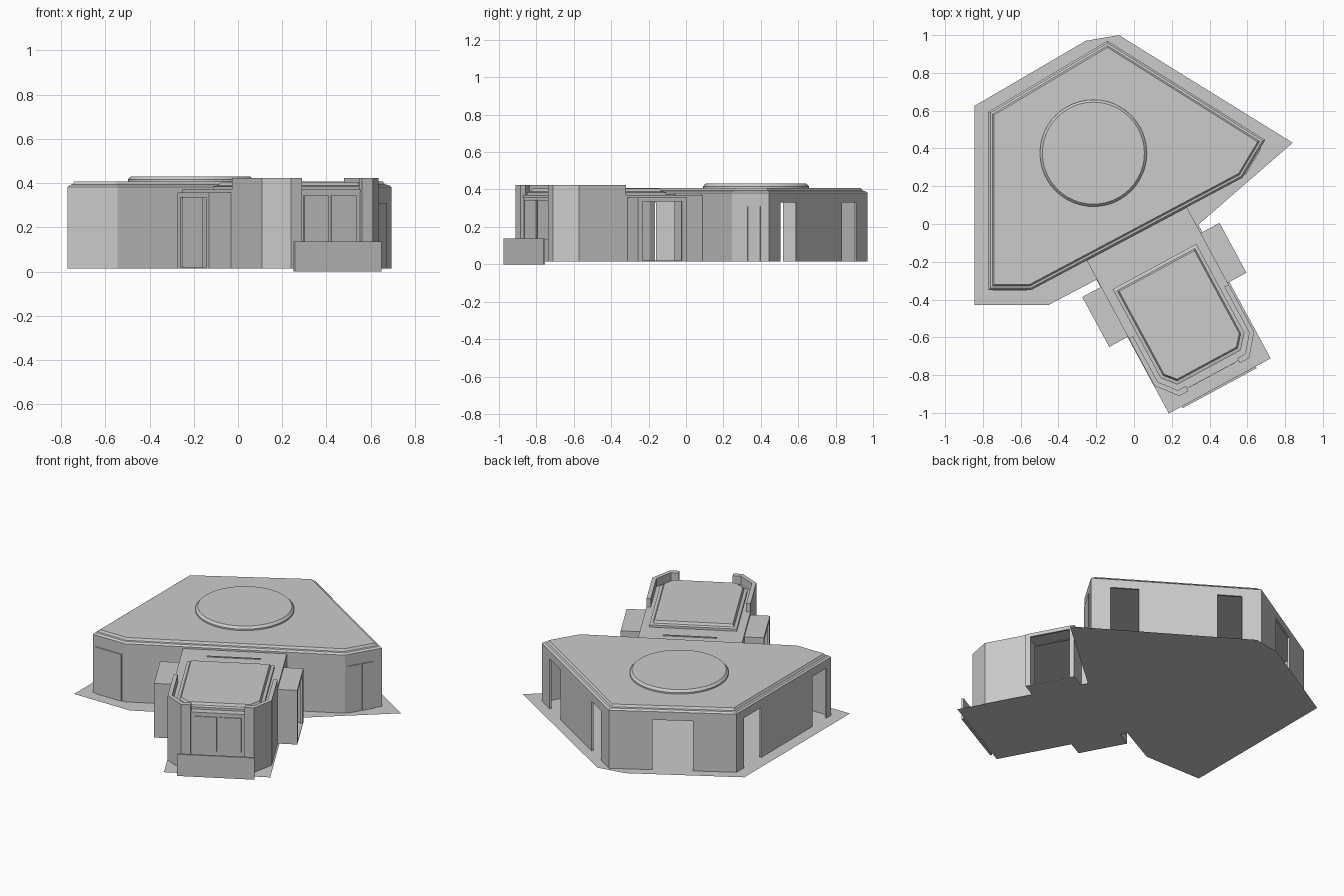
import bpy, bmesh, math
from mathutils import Vector

cube = bpy.data.objects.get("Cube")
if cube:
    bpy.data.objects.remove(cube, do_unlink=True)

grey = bpy.data.materials.new("plain grey")
grey.use_nodes = True
COLOUR = (0.6, 0.6, 0.6, 1)
grey.diffuse_color = COLOUR
grey.node_tree.nodes["Principled BSDF"].inputs["Base Color"].default_value = COLOUR

FLOOR = 0.015
ANGLE = math.radians(28.4)
ACROSS = Vector((math.cos(ANGLE), math.sin(ANGLE)))
OUT = Vector((math.sin(ANGLE), -math.cos(ANGLE)))


def at(u, v):
    """Point in the rotated frame of the annex."""
    return ACROSS * (u - 0.012) + OUT * v


def finish(name, bm):
    mesh = bpy.data.meshes.new(name)
    bm.normal_update()
    bm.to_mesh(mesh)
    bm.free()
    mesh.materials.append(grey)
    obj = bpy.data.objects.new(name, mesh)
    bpy.context.collection.objects.link(obj)
    return obj


def ccw(points):
    pts = [Vector(p) for p in points]
    area = sum(p.x * q.y - q.x * p.y for p, q in zip(pts, pts[1:] + pts[:1]))
    return pts if area > 0 else pts[::-1]


def inset(pts, d):
    """Move every edge of a counter-clockwise outline inwards."""
    result = []
    for i, p in enumerate(pts):
        a = (p - pts[i - 1]).normalized()
        b = (pts[(i + 1) % len(pts)] - p).normalized()
        na, nb = Vector((-a.y, a.x)), Vector((-b.y, b.x))
        result.append(p + (na + nb) * d / (1 + na.dot(nb)))
    return result


def add_loft(bm, outline, rings):
    """Closed stack of inset outlines, each ring being (inset, height)."""
    pts = ccw(outline)
    loops = [[bm.verts.new((*p, z)) for p in inset(pts, d)] for d, z in rings]
    bm.faces.new(loops[0][::-1])
    bm.faces.new(loops[-1])
    n = len(pts)
    for low, high in zip(loops, loops[1:]):
        for i in range(n):
            j = (i + 1) % n
            bm.faces.new((low[i], low[j], high[j], high[i]))


def loft(name, outline, rings):
    bm = bmesh.new()
    add_loft(bm, outline, rings)
    return finish(name, bm)


def wall(name, a, b, inside, top, doors=(), low=FLOOR, thick=0.012):
    """Straight wall with door openings given as (start, end, height)."""
    a, b = Vector(a), Vector(b)
    side = (b - a).normalized().orthogonal()
    if side.dot(Vector(inside) - a) < 0:
        side = -side
    bm = bmesh.new()

    def piece(t0, t1, z0, z1):
        p, q = a.lerp(b, t0), a.lerp(b, t1)
        add_loft(bm, [p, q, q + side * thick, p + side * thick], [(0, z0), (0, z1)])

    t = 0
    for start, end, height in doors:
        piece(t, start, low, top)
        piece(start, end, height, top)
        t = end
    piece(t, 1, low, top)
    return finish(name, bm)


def plate(name, a, b, t0, t1, z0, z1, inside):
    """Thin panel standing just proud of a wall."""
    a, b = Vector(a), Vector(b)
    p, q = a.lerp(b, t0), a.lerp(b, t1)
    side = (b - a).normalized().orthogonal()
    if side.dot(Vector(inside) - a) > 0:
        side = -side
    return loft(name, [p, q, q + side * 0.006, p + side * 0.006], [(0, z0), (0, z1)])


# Ground sheet
bm = bmesh.new()
ground = [(-0.845, -0.43), (-0.455, -0.43), at(-0.303, 0.165), at(-0.303, 0.97),
          at(0.31, 0.97), at(0.31, 0.165), (0.84, 0.43), (-0.08, 1.0),
          (-0.255, 0.97), (-0.845, 0.625)]
bm.faces.new([bm.verts.new((*p, FLOOR)) for p in ccw(ground)])
finish("ground_sheet", bm)

# Main hall walls, with doorways along each side
hall = [(-0.77, -0.35), (-0.545, -0.35), (0.575, 0.245),
        (0.695, 0.445), (-0.14, 0.97), (-0.77, 0.595)]
middle = (-0.2, 0.3)
DOOR = 0.33
hall_doors = {
    "front_wall": [(0.29, 0.71, 0.34)],
    "back_left_wall": [(0.115, 0.28, DOOR), (0.74, 0.885, DOOR)],
    "back_right_wall": [(0.34, 0.66, DOOR)],
    "right_wall": [(0.08, 0.26, DOOR), (0.80, 0.95, DOOR)],
}
names = ["right_end_wall", "front_wall", "left_end_wall",
         "back_left_wall", "back_right_wall", "right_wall"]
for i, name in enumerate(names):
    a, b = hall[i], hall[(i + 1) % len(hall)]
    wall(name, a, b, middle, 0.37, hall_doors.get(name, ()))

# Door panels on the two short end walls
for t0, t1 in ((0.08, 0.43), (0.46, 0.77)):
    plate("left_end_door", hall[2], hall[3], t0, t1, FLOOR, 0.31, middle)
plate("right_end_door", hall[0], hall[1], 0.1, 0.9, FLOOR, 0.31, middle)

# Hall roof with stepped edge, and round roof disc
loft("hall_roof", hall, [(0, 0.365), (0, 0.382), (0.01, 0.392),
                         (0.022, 0.394), (0.03, 0.408)])
disc = [(-0.215 + 0.283 * math.cos(k * math.tau / 48),
         0.375 + 0.283 * math.sin(k * math.tau / 48)) for k in range(48)]
loft("roof_disc", disc, [(0, 0.405), (0, 0.417), (0.013, 0.431)])

# Annex sides, cut corners, raised parapets and porches
core = at(0, 0.5)
for s, label in ((-1, "right"), (1, "left")):
    wall(label + "_annex_side", at(s * 0.3, 0.05), at(s * 0.3, 0.805), core, 0.37,
         [(0.225, 0.6, 0.34)])
    wall(label + "_annex_parapet", at(s * 0.3, 0.52), at(s * 0.3, 0.805), core,
         0.423, low=0.36, thick=0.025)
    wall(label + "_annex_corner", at(s * 0.3, 0.805), at(s * 0.21, 0.915), core,
         0.423, thick=0.025)
    wall(label + "_front_pillar", at(s * 0.21, 0.915), at(s * 0.155, 0.915), core,
         0.423, thick=0.03)

    hub = at(s * 0.35, 0.36)
    for v in (0.21, 0.51):
        wall(label + "_porch_cheek", at(s * 0.295, v), at(s * 0.413, v), hub, 0.355)
    wall(label + "_porch_frame", at(s * 0.413, 0.21), at(s * 0.413, 0.51), hub, 0.355,
         [(0.1, 0.9, 0.335)])
    porch = [at(s * 0.29, 0.21), at(s * 0.413, 0.21), at(s * 0.413, 0.51), at(s * 0.29, 0.51)]
    loft(label + "_porch_roof", porch, [(0, 0.343), (0, 0.357)])
    loft(label + "_porch_floor", porch, [(0, FLOOR), (0, FLOOR + 0.006)])

# Annex front with two window panels
front_a, front_b = at(-0.16, 0.895), at(0.16, 0.895)
wall("annex_front", front_a, front_b, core, 0.37)
for t0, t1 in ((0.08, 0.48), (0.52, 0.92)):
    plate("front_window", front_a, front_b, t0, t1, 0.13, 0.345, core)

# Annex roof: low deck, raised stepped panel and a thin ridge
deck = [at(-0.3, 0.04), at(0.3, 0.04), at(0.3, 0.805), at(0.21, 0.9),
        at(-0.21, 0.9), at(-0.3, 0.805)]
loft("annex_deck", deck, [(0, 0.357), (0, 0.371)])
panel = [at(-0.252, 0.25), at(0.252, 0.25), at(0.252, 0.785), at(0.19, 0.857),
         at(-0.19, 0.857), at(-0.252, 0.785)]
loft("annex_roof_panel", panel, [(0, 0.368), (0, 0.385), (0.01, 0.388),
                                 (0.018, 0.389), (0.026, 0.404)])
loft("deck_ridge", [at(-0.15, 0.141), at(0.16, 0.141), at(0.16, 0.149), at(-0.15, 0.149)],
     [(0, 0.37), (0, 0.376)])

# Low apron standing in front of the annex
wall("front_apron", at(-0.225, 0.98), at(0.22, 0.98), core, 0.137, low=0.0)
